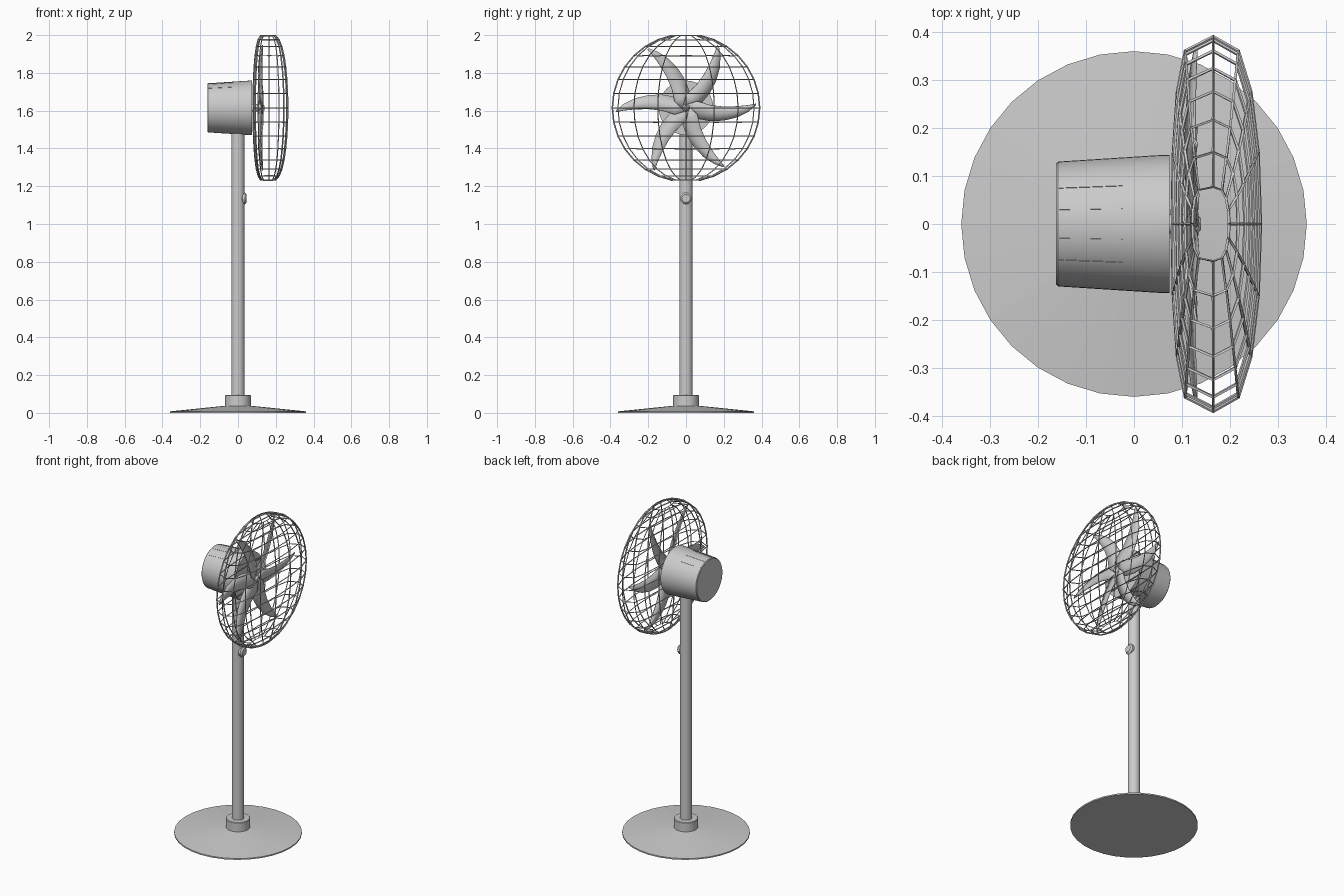
import bpy, bmesh
from math import sin, cos, pi, radians, sqrt, atan2
from mathutils import Matrix, Vector

if "Cube" in bpy.data.objects:
    bpy.data.objects.remove(bpy.data.objects["Cube"])

CZ = 1.615          # height of the fan axis
CX = 0.165          # x of the cage's widest plane


def finish(bm, name, smooth=None):
    bmesh.ops.recalc_face_normals(bm, faces=bm.faces)
    me = bpy.data.meshes.new(name)
    bm.to_mesh(me)
    bm.free()
    ob = bpy.data.objects.new(name, me)
    bpy.context.collection.objects.link(ob)
    if smooth:
        bpy.ops.object.select_all(action='DESELECT')
        ob.select_set(True)
        bpy.context.view_layer.objects.active = ob
        bpy.ops.object.shade_smooth_by_angle(angle=radians(smooth))
    return ob


def lathe(name, profile, segs, along_x=False, origin=(0, 0, 0), smooth=None):
    """Closed turned solid from (radius, height) points."""
    bm = bmesh.new()
    rings = [[bm.verts.new((r * cos(2 * pi * i / segs), r * sin(2 * pi * i / segs), h))
              for i in range(segs)] for r, h in profile]
    for a, b in zip(rings, rings[1:]):
        for i in range(segs):
            j = (i + 1) % segs
            bm.faces.new((a[i], a[j], b[j], b[i]))
    bm.faces.new(rings[0])
    bm.faces.new(rings[-1])
    m = Matrix.Translation(origin)
    if along_x:
        m = m @ Matrix.Rotation(pi / 2, 4, 'Y')
    bmesh.ops.transform(bm, matrix=m, verts=bm.verts)
    return finish(bm, name, smooth)


# Stand: shallow conical base, collar and pole
lathe("base", [(0.36, 0), (0.36, 0.008), (0.065, 0.038)], 32)
lathe("base_collar", [(0.068, 0.02), (0.068, 0.092), (0.065, 0.095)], 32, smooth=30)
lathe("pole", [(0.035, 0.05), (0.035, 1.53)], 32, smooth=30)

# Height knob on the front of the pole
lathe("height_knob", [(0.022, 0.015), (0.031, 0.024), (0.031, 0.036), (0.022, 0.045)], 12,
      True, (0, 0, 1.135), 30)

# Motor housing, tapering to the back, and the fan shaft
lathe("motor_housing", [(0.126, -0.162), (0.13, -0.158), (0.144, 0.06), (0.144, 0.074)], 48,
      True, (0, 0, CZ), 30)
lathe("fan_shaft", [(0.02, 0.07), (0.02, 0.13), (0.012, 0.14)], 16, True, (0, 0, CZ), 30)

# Vent strips on top of the housing
for n, y in enumerate((-0.08, -0.034, 0.034, 0.08)):
    bm = bmesh.new()
    bmesh.ops.create_cube(bm, size=1, matrix=Matrix.Diagonal((0.132, 0.007, 0.006, 1)))
    a = atan2(y, sqrt(0.135 ** 2 - y * y))
    m = (Matrix.Translation((-0.09, 0, CZ)) @ Matrix.Rotation(-a, 4, 'X')
         @ Matrix.Translation((0, 0, 0.1325)) @ Matrix.Rotation(-0.064, 4, 'Y'))
    bmesh.ops.transform(bm, matrix=m, verts=bm.verts)
    finish(bm, f"vent_strip_{n + 1}")

# Six swept blades: (radial distance, leading edge, trailing edge)
stations = [(0.01, -0.02, 0.02), (0.06, -0.058, 0.035), (0.13, -0.07, 0.014),
            (0.2, -0.067, 0.006), (0.27, -0.05, 0.008), (0.33, -0.02, 0.014),
            (0.37, 0.013, 0.022)]
bm = bmesh.new()
for k in range(6):
    rot = Matrix.Rotation(k * pi / 3, 4, 'X')
    rows = []
    for u, lo, hi in stations:
        row = []
        for t in (0, 0.5, 1):
            v = lo + (hi - lo) * t
            p = rot @ Vector((0.125 + v * 0.25, u, v))
            row.append(bm.verts.new(p + Vector((0, 0, CZ))))
        rows.append(row)
    for a, b in zip(rows, rows[1:]):
        for i in range(2):
            bm.faces.new((a[i], a[i + 1], b[i + 1], b[i]))
blades = finish(bm, "fan_blades", 30)
mod = blades.modifiers.new("thickness", 'SOLIDIFY')
mod.thickness = 0.005
mod.offset = 0

# Wire cage: flattened sphere grid, open at the top and bottom poles
R, RINGS, SEGS = 0.39, 16, 16
bm = bmesh.new()
rows = []
for i in range(1, RINGS):
    lat = -pi / 2 + pi * i / RINGS
    row = []
    for j in range(SEGS):
        lon = 2 * pi * j / SEGS
        y, z, side = R * cos(lat) * sin(lon), R * sin(lat), cos(lon)
        depth = max(0, 1 - (y * y + z * z) / R ** 2)
        if abs(side) < 1e-6:
            x = 0
        elif side > 0:
            x = 0.098 * depth ** 0.33
        else:
            x = -0.085 * depth ** 0.2
        row.append(bm.verts.new((CX + x, y, CZ + z)))
    rows.append(row)
for a, b in zip(rows, rows[1:]):
    for j in range(SEGS):
        k = (j + 1) % SEGS
        bm.faces.new((a[j], a[k], b[k], b[j]))
cage = finish(bm, "wire_cage")
mod = cage.modifiers.new("wires", 'WIREFRAME')
mod.thickness = 0.008
mod.use_even_offset = False
mod.offset = 0
